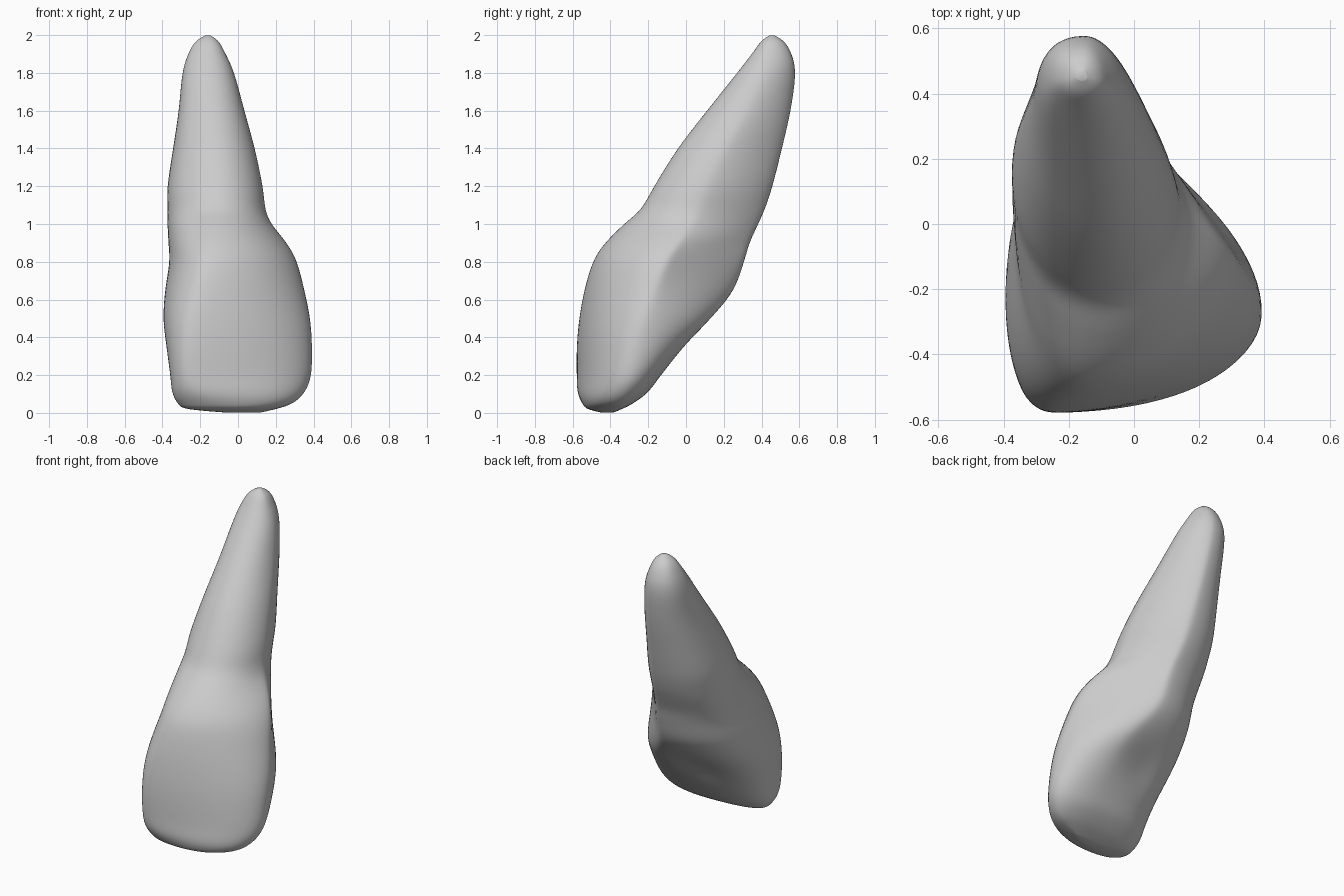
import bpy, bmesh, math

cube = bpy.data.objects.get("Cube")
if cube:
    bpy.data.objects.remove(cube, do_unlink=True)

SIDES = 72   # points round each section
STEPS = 6    # sections between two outline rows

# Outline of the tooth: height, right edge, left edge, front edge, back edge
OUTLINE = [
    (0.00, -.04, .11, -.44, -.39),
    (0.02, -.27, .20, -.52, -.34),
    (0.05, -.32, .29, -.55, -.28),
    (0.11, -.35, .355, -.575, -.20),
    (0.20, -.36, .39, -.58, -.13),
    (0.35, -.38, .395, -.58, -.005),
    (0.50, -.397, .385, -.567, .14),
    (0.65, -.387, .355, -.54, .255),
    (0.80, -.365, .315, -.495, .31),
    (0.90, -.37, .26, -.43, .34),
    (1.00, -.375, .18, -.33, .385),
    (1.08, -.375, .147, -.24, .42),
    (1.20, -.375, .132, -.17, .46),
    (1.40, -.345, .09, -.045, .51),
    (1.60, -.315, .035, .11, .555),
    (1.80, -.295, -.02, .27, .58),
    (1.91, -.26, -.07, .355, .555),
    (1.97, -.22, -.105, .40, .515),
    (2.00, -.17, -.15, .445, .465),
]

# Section shape: height, x of front and back peaks, y of right and left peaks,
# roundness of the back left and front left quarters
SHAPE = [
    (0.0, .00, .05, -.42, -.40, 2.2, 2),
    (0.12, -.22, .10, -.41, -.32, 2.2, 1.9),
    (0.3, -.24, .10, -.36, -.28, 2.1, 1.8),
    (0.4, -.23, .12, -.28, -.26, 1.8, 1.8),
    (0.5, -.22, .09, -.22, -.22, 1.5, 1.8),
    (0.65, -.18, -.01, -.12, -.17, 1.25, 1.8),
    (0.8, -.14, .00, -.02, -.11, 1.05, 1.8),
    (0.9, -.12, -.02, .04, -.05, 1.08, 1.9),
    (1.0, -.10, -.05, .10, .03, 1.25, 2),
    (1.2, -.10, -.08, .17, .10, 1.45, 2),
    (1.4, -.11, -.10, .25, .20, 1.4, 2),
    (1.6, -.13, -.12, .34, .32, 1.5, 2.1),
    (1.8, -.15, -.15, .43, .41, 1.7, 2.1),
    (2.0, -.16, -.16, .455, .455, 2.1, 2.1),
]


def spline(p, q, r, s, t):
    """Catmull-Rom blend of four rows."""
    return [b + t * (c - a + t * (2 * a - 5 * b + 4 * c - d + t * (3 * (b - c) + d - a))) / 2
            for a, b, c, d in zip(p, q, r, s)]


def linear(rows, z):
    for low, high in zip(rows, rows[1:]):
        if z <= high[0]:
            t = max(0, (z - low[0]) / (high[0] - low[0]))
            return [a + (b - a) * t for a, b in zip(low[1:], high[1:])]
    return list(rows[-1][1:])


def shape_at(z):
    """Shape values averaged over a short span of height."""
    samples = [linear(SHAPE, z + offset / 50) for offset in range(-4, 5)]
    return [sum(values) / len(values) for values in zip(*samples)]


def clamp(value, low, high):
    margin = (high - low) * 0.15
    return min(max(value, low + margin), high - margin)


def section(row):
    """Four rounded quarters joining the front, back and side peaks."""
    z, x_min, x_max, y_min, y_max = row
    x_front, x_back, y_right, y_left, round_back, round_front = shape_at(z)
    x_front, x_back = (clamp(x, x_min, x_max) for x in (x_front, x_back))
    y_right, y_left = (clamp(y, y_min, y_max) for y in (y_right, y_left))
    round_right = 2.1 + 0.4 * max(0, 1 - z)
    points = []
    for i in range(SIDES):
        angle = math.tau * i / SIDES
        c, s = math.cos(angle), math.sin(angle)
        side_x, side_y = (x_max, y_left) if c >= 0 else (x_min, y_right)
        peak_x, peak_y = (x_back, y_max) if s >= 0 else (x_front, y_min)
        if c < 0:
            roundness = 2.35 if s >= 0 else round_right
        else:
            roundness = round_back if s >= 0 else round_front
        x = peak_x + (side_x - peak_x) * abs(c) ** (2 / roundness)
        y = side_y + (peak_y - side_y) * abs(s) ** (2 / roundness)
        # Hollow behind the biting edge, under the rear ledge
        if s > 0:
            y -= 0.05 * s * math.exp(-((z - 0.4) / 0.12) ** 2 - ((x + 0.1) / 0.14) ** 2)
        points.append((x, y, z))
    return points


# Enamel and root material
grey = bpy.data.materials.new("plain grey")
grey.use_nodes = True
colour = (0.6, 0.6, 0.6, 1)
grey.diffuse_color = colour
grey.node_tree.nodes["Principled BSDF"].inputs["Base Color"].default_value = colour

# Loft the sections into a closed skin
bm = bmesh.new()
rings = []
last = len(OUTLINE) - 1
for k in range(last):
    four = [OUTLINE[min(max(k + j, 0), last)] for j in (-1, 0, 1, 2)]
    for step in range(STEPS):
        row = spline(*four, step / STEPS)
        rings.append([bm.verts.new(p) for p in section(row)])
rings.append([bm.verts.new(p) for p in section(OUTLINE[-1])])

for lower, upper in zip(rings, rings[1:]):
    for i in range(SIDES):
        j = (i + 1) % SIDES
        bm.faces.new((lower[i], lower[j], upper[j], upper[i]))
bm.faces.new(rings[0][::-1])
bm.faces.new(rings[-1])

# Soften the skin slightly
for _ in range(8):
    bmesh.ops.smooth_vert(bm, verts=bm.verts[:], factor=0.5,
                          use_axis_x=True, use_axis_y=True, use_axis_z=True)
bmesh.ops.recalc_face_normals(bm, faces=bm.faces[:])

mesh = bpy.data.meshes.new("tooth")
bm.to_mesh(mesh)
bm.free()
mesh.materials.append(grey)
for face in mesh.polygons:
    face.use_smooth = True
tooth = bpy.data.objects.new("tooth", mesh)
bpy.context.collection.objects.link(tooth)
